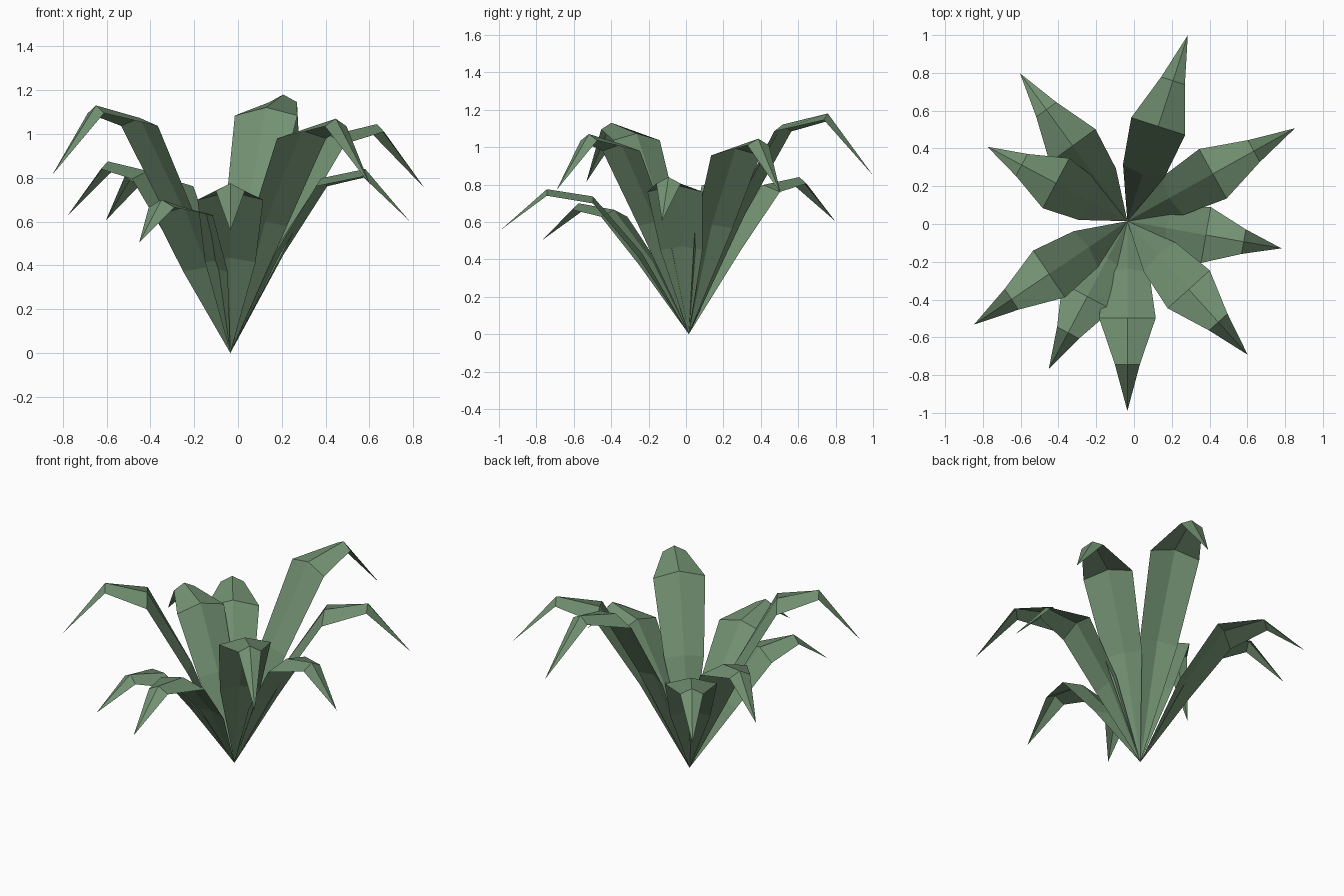
import bpy
import bmesh
from math import radians
from mathutils import Matrix, Vector

cube = bpy.data.objects.get("Cube")
if cube:
    bpy.data.objects.remove(cube, do_unlink=True)

green = bpy.data.materials.new("leaf_green")
green.use_nodes = True
colour = (0.17, 0.285, 0.17, 1)
green.diffuse_color = colour
green.node_tree.nodes["Principled BSDF"].inputs["Base Color"].default_value = colour

CENTRE = Vector((-0.035, 0.015, 0))

# Shared leaf profile: reach ratio, height ratio, half width, edge offset out and down
STATIONS = [
    (0.25, 0.56, 0.115, 0.02, 0.02),
    (0.51, 0.95, 0.15, 0.0, 0.037),
    (0.755, 1.0, 0.066, 0.0, 0.035),
]
TIP_HEIGHT = 0.72

# Direction in degrees, reach, peak height
LEAVES = [
    (72, 1.035, 1.18),
    (29, 1.014, 1.045),
    (-10, 0.828, 0.84),
    (-48, 0.952, 1.07),
    (-90, 1.005, 0.775),
    (-118, 0.886, 0.70),
    (-146, 0.98, 1.13),
    (152, 0.839, 0.875),
    (126, 0.967, 0.84),
]


def build_leaf(name, angle, reach, height):
    """Folded leaf with a raised midrib, pointed at root and tip."""
    bm = bmesh.new()
    root = bm.verts.new((0, 0, 0))
    tip = bm.verts.new((reach, 0, height * TIP_HEIGHT))
    rows = []
    for r, h, half, out, down in STATIONS:
        x, z = r * reach, h * height
        rows.append([bm.verts.new((x + out, -half, z - down)),
                     bm.verts.new((x, 0, z)),
                     bm.verts.new((x + out, half, z - down))])
    for side in (0, 1):
        bm.faces.new((root, rows[0][side], rows[0][side + 1]))
        for a, b in zip(rows, rows[1:]):
            bm.faces.new((a[side], b[side], b[side + 1], a[side + 1]))
        bm.faces.new((rows[-1][side], tip, rows[-1][side + 1]))
    bm.transform(Matrix.Translation(CENTRE) @ Matrix.Rotation(radians(angle), 4, "Z"))
    mesh = bpy.data.meshes.new(name)
    bm.to_mesh(mesh)
    bm.free()
    mesh.materials.append(green)
    leaf = bpy.data.objects.new(name, mesh)
    bpy.context.collection.objects.link(leaf)


for number, (angle, reach, height) in enumerate(LEAVES, 1):
    build_leaf(f"leaf_{number}", angle, reach, height)
